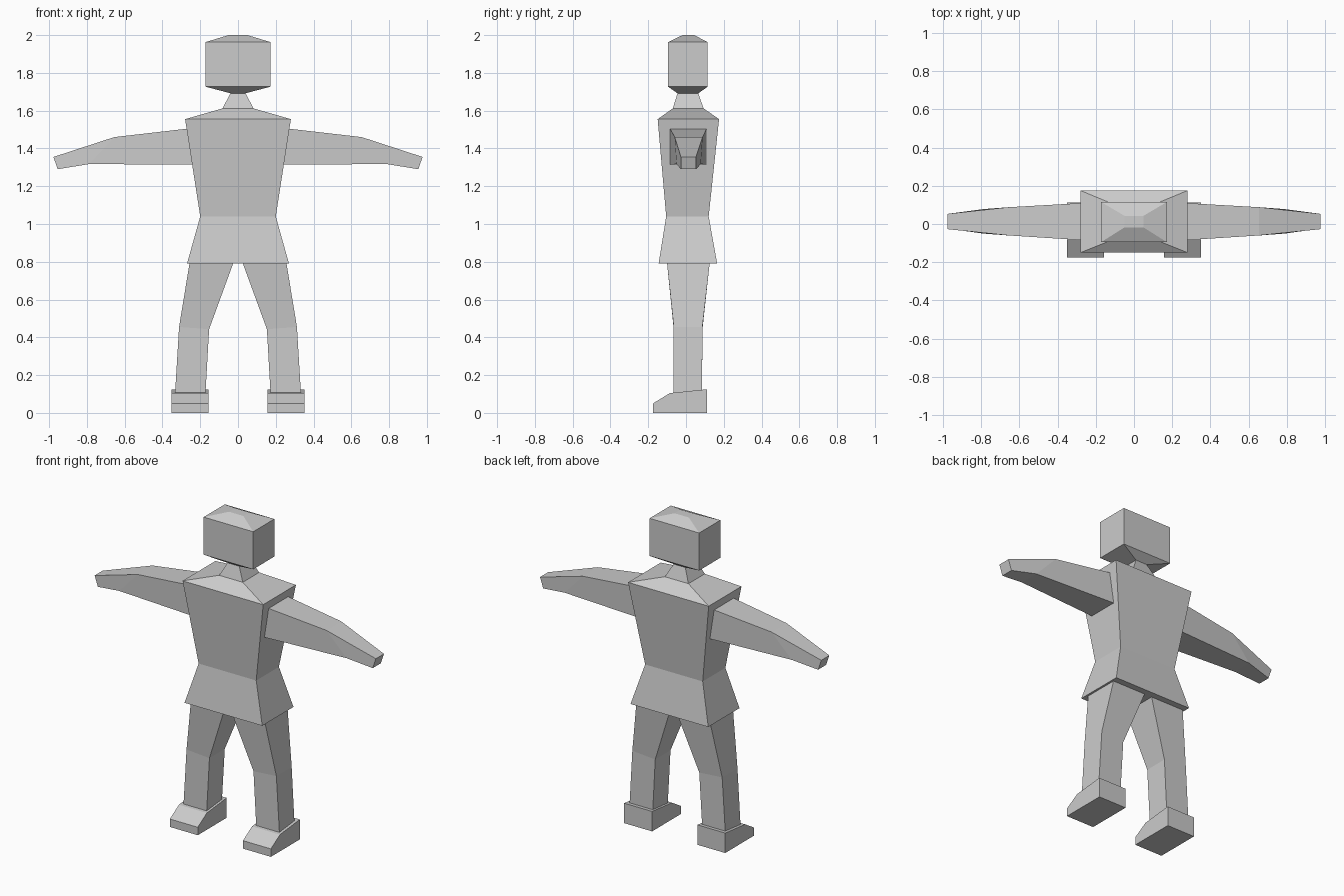
import bpy, bmesh

if "Cube" in bpy.data.objects:
    bpy.data.objects.remove(bpy.data.objects["Cube"])


def loft(name, rings, mirror=False):
    """Skin matching rings of points, cap both ends, optionally mirror in x."""
    bm = bmesh.new()
    loops = [[bm.verts.new(p) for p in ring] for ring in rings]
    n = len(loops[0])
    for a, b in zip(loops, loops[1:]):
        for i in range(n):
            j = (i + 1) % n
            bm.faces.new((a[i], a[j], b[j], b[i]))
    bm.faces.new(loops[0])
    bm.faces.new(loops[-1])
    bmesh.ops.recalc_face_normals(bm, faces=bm.faces)
    mesh = bpy.data.meshes.new(name)
    bm.to_mesh(mesh)
    bm.free()
    obj = bpy.data.objects.new(name, mesh)
    bpy.context.collection.objects.link(obj)
    if mirror:
        mod = obj.modifiers.new("Mirror", 'MIRROR')
        mod.use_mirror_merge = False
    return obj


def slab(x0, z0, x1, z1, y0, y1):
    """Rectangular ring across two side points, spanning y0..y1."""
    return [(x0, y0, z0), (x1, y0, z1), (x1, y1, z1), (x0, y1, z0)]


def level(z, w, y0, y1):
    """Horizontal ring centred on x = 0."""
    return slab(-w, z, w, z, y0, y1)


# Tunic, shoulders, neck and head in one continuous skin
loft("body", [
    level(0.79, 0.27, -0.145, 0.165),
    level(1.04, 0.20, -0.105, 0.12),
    level(1.555, 0.28, -0.15, 0.175),
    level(1.612, 0.082, -0.07, 0.093),
    level(1.692, 0.04, -0.045, 0.065),
    level(1.727, 0.172, -0.095, 0.115),
    level(1.963, 0.172, -0.095, 0.115),
    level(2.0, 0.05, -0.018, 0.043),
])

# Arms: shoulder, elbow, hand
loft("arms", [
    slab(0.265, 1.505, 0.235, 1.315, -0.085, 0.11),
    [(0.655, -0.06, 1.46), (0.79, -0.05, 1.317),
     (0.79, 0.078, 1.317), (0.655, 0.088, 1.46)],
    slab(0.977, 1.355, 0.955, 1.29, -0.027, 0.053),
], mirror=True)

# Legs: hip, knee, ankle
loft("legs", [
    slab(0.026, 0.79, 0.257, 0.79, -0.10, 0.125),
    slab(0.153, 0.443, 0.312, 0.455, -0.065, 0.087),
    slab(0.172, 0.107, 0.333, 0.107, -0.065, 0.085),
], mirror=True)

# Shoes: side profile extruded across the foot
shoe = [(-0.175, 0), (-0.175, 0.05), (-0.085, 0.105), (0.112, 0.125), (0.112, 0)]
loft("shoes", [[(x, y, z) for y, z in shoe] for x in (0.157, 0.351)], mirror=True)
